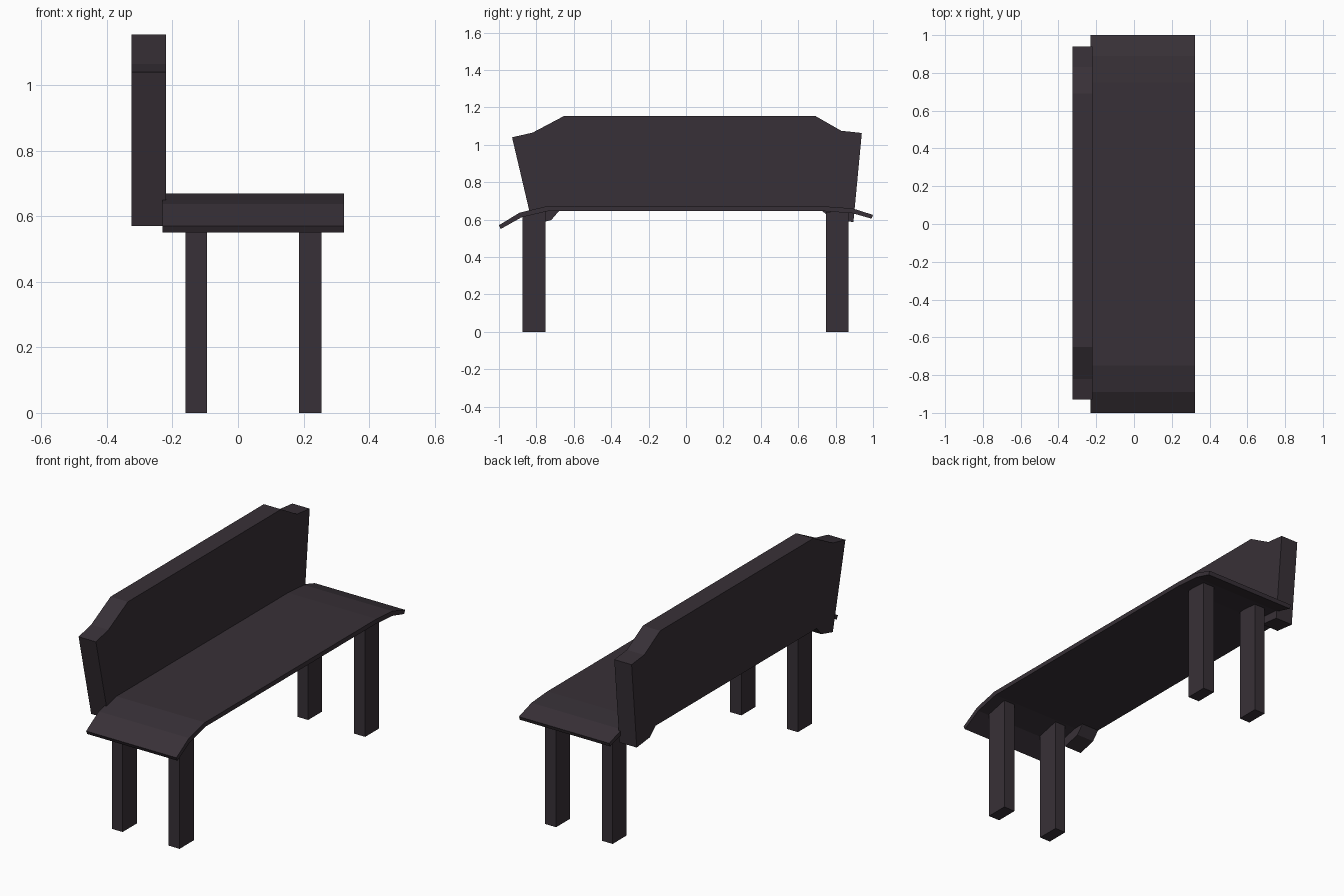
import bpy
import bmesh

cube = bpy.data.objects.get("Cube")
if cube:
    bpy.data.objects.remove(cube, do_unlink=True)

# Single dark wood colour
wood = bpy.data.materials.new("dark_wood")
wood.use_nodes = True
colour = (0.039, 0.030, 0.038, 1)
wood.diffuse_color = colour
wood.node_tree.nodes["Principled BSDF"].inputs["Base Color"].default_value = colour


def extrude_profile(name, profile, x0, x1):
    """Extrude a closed (y, z) outline along x."""
    bm = bmesh.new()
    face = bm.faces.new([bm.verts.new((x0, y, z)) for y, z in profile])
    result = bmesh.ops.extrude_face_region(bm, geom=[face])
    verts = [g for g in result["geom"] if isinstance(g, bmesh.types.BMVert)]
    bmesh.ops.translate(bm, verts=verts, vec=(x1 - x0, 0, 0))
    bmesh.ops.recalc_face_normals(bm, faces=bm.faces)
    mesh = bpy.data.meshes.new(name)
    bm.to_mesh(mesh)
    bm.free()
    mesh.materials.append(wood)
    obj = bpy.data.objects.new(name, mesh)
    bpy.context.collection.objects.link(obj)
    return obj


# Seat: thin plank with drooping ends
top = [(-0.99, 0.575), (-0.89, 0.637), (-0.75, 0.67),
       (0.75, 0.67), (0.89, 0.66), (1.0, 0.625)]
bottom = [(0.992, 0.605), (0.89, 0.634), (0.74, 0.645),
          (-0.74, 0.645), (-0.88, 0.612), (-1.0, 0.55)]
bottom[-1] = (-0.99, 0.55)
top[0] = (-1.0, 0.57)
extrude_profile("seat", top + bottom, -0.23, 0.323)

# Backrest: flared slab with stepped shoulders and arched underside
crest = [(-0.93, 1.04), (-0.82, 1.065), (-0.65, 1.155),
         (0.69, 1.155), (0.83, 1.075), (0.94, 1.063)]
underside = [(0.895, 0.587), (0.78, 0.60), (0.73, 0.645),
             (-0.68, 0.645), (-0.72, 0.598), (-0.82, 0.571)]
extrude_profile("backrest", crest + underside, -0.325, -0.219)

# Legs: four square posts reaching up into the seat
for side, x0, x1 in (("right", -0.16, -0.094), ("left", 0.186, 0.255)):
    for end, y0, y1, outer, inner in (("front", -0.875, -0.75, 0.62, 0.65),
                                      ("back", 0.748, 0.87, 0.65, 0.64)):
        z0, z1 = (outer, inner) if end == "front" else (inner, outer)
        extrude_profile(f"{end}_{side}_leg",
                        [(y0, 0), (y1, 0), (y1, z1), (y0, z0)], x0, x1)
